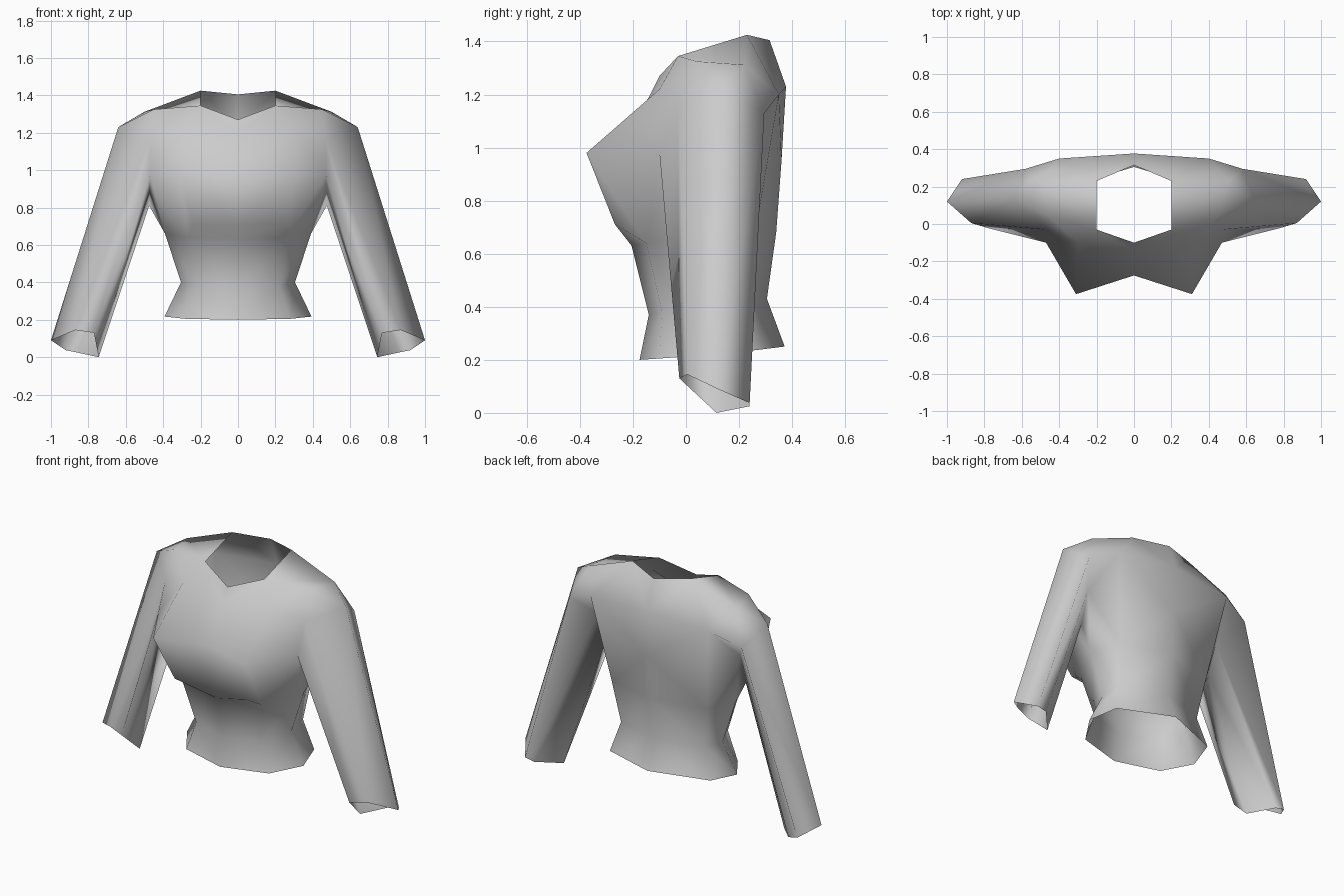
import bpy, bmesh

if "Cube" in bpy.data.objects:
    bpy.data.objects.remove(bpy.data.objects["Cube"])

fabric = bpy.data.materials.new("grey_fabric")
fabric.diffuse_color = (0.6, 0.6, 0.6, 1)
fabric.use_nodes = True
fabric.node_tree.nodes["Principled BSDF"].inputs["Base Color"].default_value = fabric.diffuse_color

bm = bmesh.new()
V = lambda *c: bm.verts.new(c)
F = lambda *v: bm.faces.new(v)

def bridge(a, b, closed=False):
    n = len(a)
    for i in range(n if closed else n - 1):
        j = (i + 1) % n
        F(a[i], a[j], b[j], b[i])

# lower body, right half: hem, waist and under-bust rows from front centre to back centre
hem = [V(0, -.175, .2), V(.28, -.1, .205), V(.393, .07, .217), V(.34, .25, .235), V(0, .372, .25)]
waist = [V(0, -.14, .37), V(.22, -.09, .38), V(.305, .08, .4), V(.285, .22, .415), V(0, .305, .43)]
under = [V(0, -.205, .63), V(.27, -.15, .64), V(.39, .08, .66), V(.32, .26, .67), V(0, .34, .68)]
bridge(hem, waist)
bridge(waist, under)

# chest, back and shoulder points
fold_c, fold = V(0, -.26, .71), V(.24, -.268, .71)
chest_c, chest = V(0, -.275, .98), V(.31, -.375, .98)
upper_c, upper = V(0, -.14, 1.19), V(.3, -.1, 1.22)
neck_fc, neck_f = V(0, -.1, 1.27), V(.2, -.03, 1.345)
neck_b, neck_bc = V(.2, .23, 1.425), V(0, .315, 1.405)
sh_f, sh_b = V(.45, .04, 1.325), V(.5, .22, 1.312)
back_m, back_uc, back_u = V(0, .36, .95), V(0, .377, 1.23), V(.4, .35, 1.2)

# sleeve: armhole ring bridged to cuff ring
arm = [V(.64, .13, 1.23), V(.47, -.03, 1.16), V(.47, -.1, .98),
       V(.475, .1, .81), V(.48, .16, 1.0), V(.58, .295, 1.13)]
cuff = [V(1, .12, .09), V(.87, .005, .145), V(.77, -.025, .13),
        V(.745, .115, 0), V(.86, .24, .025), V(.92, .24, .037)]
bridge(arm, cuff, True)
o, fo, fi, pit, bi, bo = arm

# front panel
F(under[0], under[1], fold, fold_c)
F(fold_c, fold, chest, chest_c)
F(under[1], fi, chest, fold)
F(under[1], under[2], fi)
F(under[2], pit, fi)
F(chest_c, chest, upper, upper_c)
F(upper_c, upper, neck_f, neck_fc)
F(chest, fi, upper)
F(fi, fo, upper)
# shoulder
F(upper, fo, sh_f)
F(upper, sh_f, neck_f)
F(neck_f, sh_f, sh_b, neck_b)
F(sh_f, fo, o)
F(sh_f, o, sh_b)
F(sh_b, o, bo)
F(sh_b, bo, back_u)
F(neck_b, sh_b, back_u)
# back panel
F(neck_b, back_u, back_uc, neck_bc)
F(back_u, bo, bi)
F(back_u, bi, under[3])
F(back_uc, back_u, back_m)
F(back_u, under[3], back_m)
F(under[2], under[3], bi, pit)
F(under[3], under[4], back_m)

# all normals outward
bmesh.ops.recalc_face_normals(bm, faces=bm.faces[:])
hem[0].normal_update()
if hem[0].normal.y > 0:
    bmesh.ops.reverse_faces(bm, faces=bm.faces[:])
for f in bm.faces:
    f.smooth = True

me = bpy.data.meshes.new("jacket")
bm.to_mesh(me)
bm.free()
me.materials.append(fabric)
jacket = bpy.data.objects.new("jacket", me)
bpy.context.collection.objects.link(jacket)
m = jacket.modifiers.new("mirror", 'MIRROR')
m.use_clip = True
